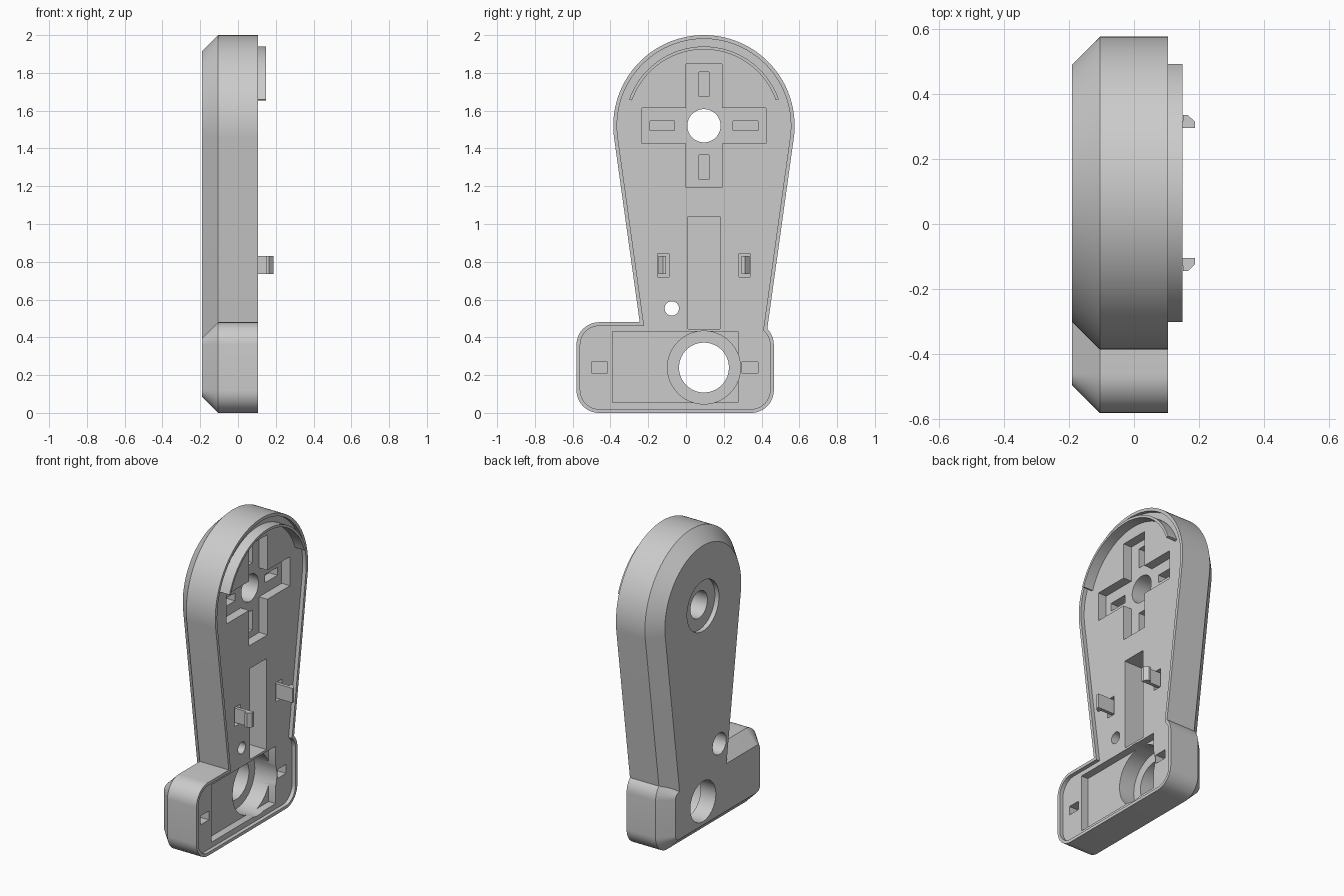
import bpy, bmesh
from math import sin, cos, pi, asin, sqrt

if "Cube" in bpy.data.objects:
    bpy.data.objects.remove(bpy.data.objects["Cube"])

CY, TOP_Z, HUB_Z = 0.095, 1.52, 0.24   # shared hole axis, upper and lower centres
FRONT, EDGE, BACK, FLOOR = 0.105, -0.105, -0.19, 0.08


def loft(name, sections):
    """Solid through matching (x, [(y, z)...]) sections."""
    bm = bmesh.new()
    rings = [[bm.verts.new((x, y, z)) for y, z in pts] for x, pts in sections]
    n = len(rings[0])
    for a, b in zip(rings, rings[1:]):
        for i in range(n):
            j = (i + 1) % n
            bm.faces.new((a[i], a[j], b[j], b[i]))
    bm.faces.new(rings[0])
    bm.faces.new(rings[-1])
    bmesh.ops.recalc_face_normals(bm, faces=bm.faces)
    me = bpy.data.meshes.new(name)
    bm.to_mesh(me)
    bm.free()
    ob = bpy.data.objects.new(name, me)
    bpy.context.collection.objects.link(ob)
    return ob


def arm_outline(d):
    """Round-topped tapering arm, inset by d."""
    r, t = 0.48 - d, asin(0.138)
    n = 72
    pts = [(CY + r * cos(-t + (pi + 2 * t) * i / n),
            TOP_Z + r * sin(-t + (pi + 2 * t) * i / n)) for i in range(n + 1)]
    low = r * cos(t) - 0.139 * (TOP_Z - r * sin(t) - 0.24)
    return pts + [(CY - low, 0.24), (CY + low, 0.24)]


def foot_outline(d):
    """Rounded rectangle foot, inset by d."""
    r = 0.12 - d
    corners = [(0.345, 0.36), (-0.46, 0.36), (-0.46, 0.12), (0.345, 0.12)]
    return [(y + r * cos((k + i / 12) * pi / 2), z + r * sin((k + i / 12) * pi / 2))
            for k, (y, z) in enumerate(corners) for i in range(13)]


def circle(y, z, r, n=64):
    return [(y + r * cos(2 * pi * i / n), z + r * sin(2 * pi * i / n)) for i in range(n)]


def rect(y0, y1, z0, z1):
    return [(y0, z0), (y1, z0), (y1, z1), (y0, z1)]


def prism(name, pts, x0, x1):
    return loft(name, [(x0, pts), (x1, pts)])


def boolean(target, tool, op='DIFFERENCE'):
    tool.hide_render = True
    mod = target.modifiers.new(op, 'BOOLEAN')
    mod.object, mod.operation, mod.solver = tool, op, 'EXACT'
    bpy.context.view_layer.objects.active = target
    bpy.ops.object.modifier_apply(modifier=mod.name)
    bpy.data.objects.remove(tool)


def cut(pts, x0, x1=0.3):
    boolean(housing, prism("cutter", pts, x0, x1))


# Housing: arm and foot with a chamfered back
def chamfered(name, outline):
    return loft(name, [(FRONT, outline(0)), (EDGE, outline(0)), (BACK, outline(0.085))])


housing = chamfered("housing", arm_outline)
boolean(housing, chamfered("foot", foot_outline), 'UNION')

# Shallow recess leaving a thin rim
recess = prism("recess", arm_outline(0.02), FLOOR, 0.3)
boolean(recess, prism("foot_recess", foot_outline(0.02), FLOOR, 0.3), 'UNION')
boolean(housing, recess)

# Cross pocket with a slot in each arm
c, h, w = CY, 0.328, 0.095
cut([(c + a, TOP_Z + b) for a, b in
     [(h, -w), (h, w), (w, w), (w, h), (-w, h), (-w, w),
      (-h, w), (-h, -w), (-w, -w), (-w, -h), (w, -h), (w, -w)]], 0.02)
for s in (-1, 1):
    m = 0.22 * s
    cut(rect(c + m - 0.065, c + m + 0.065, TOP_Z - 0.026, TOP_Z + 0.026), -0.04)
    cut(rect(c - 0.026, c + 0.026, TOP_Z + m - 0.065, TOP_Z + m + 0.065), -0.04)

# Long channel, foot pocket, side slots
cut(rect(0.01, 0.18, 0.445, 1.04), -0.06)
cut(rect(-0.39, 0.275, 0.055, 0.43), 0.03)
cut(circle(CY, HUB_Z, 0.193), -0.08)
for y in (-0.458, 0.339):
    cut(rect(y - 0.043, y + 0.043, 0.212, 0.27), 0.02)

# Through holes and rear counterbores
cut(circle(CY, TOP_Z, 0.088), -0.3)
cut(circle(CY, TOP_Z, 0.165), -0.3, -0.16)
cut(circle(CY, HUB_Z, 0.132), -0.3)
cut(circle(-0.075, 0.553, 0.038, 32), -0.3)
cut(circle(-0.075, 0.553, 0.07, 48), -0.3, 0.0)

# Clip pockets and snap clips with outward barbs
parts = [housing]
for s, name in ((-1, "clip_left"), (1, "clip_right")):
    ys = sorted((CY + s * 0.185, CY + s * 0.245))
    cut(rect(*ys, 0.72, 0.845), 0.04)
    hook = [(0.03, 0.2), (0.03, 0.222), (0.15, 0.222), (0.15, 0.24),
            (0.165, 0.24), (0.188, 0.218), (0.188, 0.2)]
    clip = prism(name, [(CY + s * o, x) for x, o in hook], 0.735, 0.83)
    for v in clip.data.vertices:      # swap extrusion axis from x to z
        x, y, z = v.co
        v.co = (z, y, x)
    bm = bmesh.new()
    bm.from_mesh(clip.data)
    bmesh.ops.recalc_face_normals(bm, faces=bm.faces)
    bm.to_mesh(clip.data)
    bm.free()
    parts.append(clip)

# Raised locating arc around the top
start = asin(0.14 / 0.42)
ang = [start + (pi - 2 * start) * i / 48 for i in range(49)]
arc = [(CY + 0.42 * cos(a), TOP_Z + 0.42 * sin(a)) for a in ang]
arc += [(CY + 0.404 * cos(a), TOP_Z + 0.404 * sin(a)) for a in reversed(ang)]
parts.append(prism("locating_arc", arc, FLOOR - 0.01, 0.149))

# Smooth curved walls, keep edges crisp
for ob in parts:
    bpy.ops.object.select_all(action='DESELECT')
    ob.select_set(True)
    bpy.context.view_layer.objects.active = ob
    bpy.ops.object.shade_smooth_by_angle(angle=0.5)
